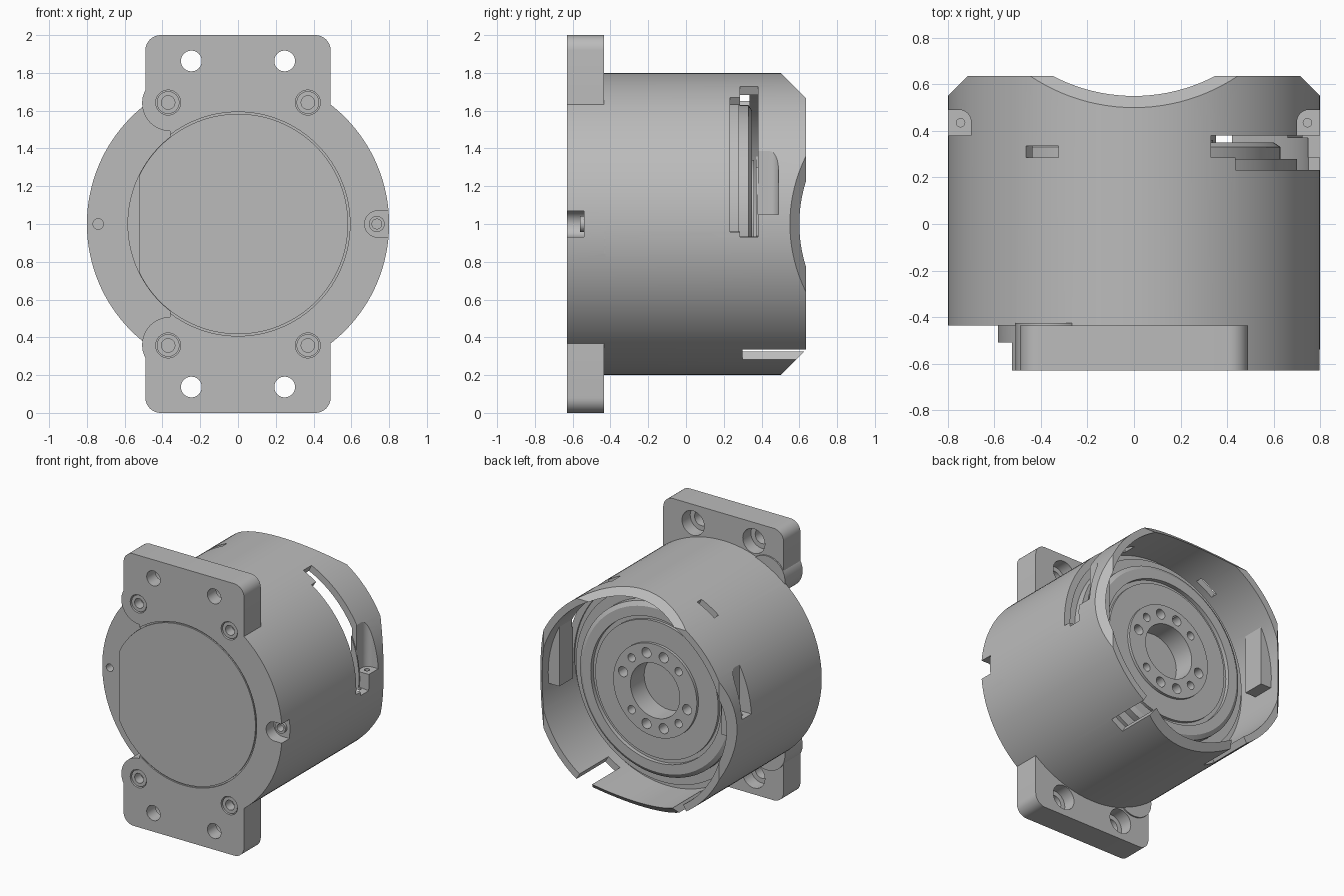
import bpy, bmesh
from math import sin, cos, pi, radians
from mathutils import Matrix, Vector

if "Cube" in bpy.data.objects:
    bpy.data.objects.remove(bpy.data.objects["Cube"])

grey = bpy.data.materials.new("machined_grey")
grey.use_nodes = True
grey.diffuse_color = (0.5, 0.5, 0.5, 1)
grey.node_tree.nodes["Principled BSDF"].inputs["Base Color"].default_value = grey.diffuse_color


def finish(name, bm):
    bmesh.ops.recalc_face_normals(bm, faces=bm.faces)
    mesh = bpy.data.meshes.new(name)
    bm.to_mesh(mesh)
    bm.free()
    mesh.materials.append(grey)
    ob = bpy.data.objects.new(name, mesh)
    bpy.context.scene.collection.objects.link(ob)
    return ob


def prism(name, outline, y0, y1):
    """Outline in (x, height above the axis), extruded along y."""
    bm = bmesh.new()
    face = bm.faces.new([bm.verts.new((x, y0, 1 + h)) for x, h in outline])
    new = bmesh.ops.extrude_face_region(bm, geom=[face], use_keep_orig=True)["geom"]
    verts = [v for v in new if isinstance(v, bmesh.types.BMVert)]
    bmesh.ops.translate(bm, verts=verts, vec=(0, y1 - y0, 0))
    return finish(name, bm)


def arc(cx, cz, r, a0, a1, n):
    angles = [radians(a0 + (a1 - a0) * i / n) for i in range(n + 1)]
    return [(cx + r * cos(a), cz + r * sin(a)) for a in angles]


def rod(name, x, h, r, y0, y1, n=32):
    return prism(name, arc(x, h, r, 0, 360, n)[:-1], y0, y1)


def sector(name, r0, r1, a0, a1, y0, y1):
    return prism(name, arc(0, 0, r0, a0, a1, 24) + arc(0, 0, r1, a1, a0, 24), y0, y1)


def block(name, x0, x1, h0, h1, y0, y1):
    return prism(name, [(x0, h0), (x1, h0), (x1, h1), (x0, h1)], y0, y1)


def lathe(name, profile, closed=False, n=128):
    """Profile in (radius, y), turned about the y axis."""
    bm = bmesh.new()
    vs = [bm.verts.new((r, y, 0)) for r, y in profile]
    edges = [bm.edges.new(p) for p in zip(vs, vs[1:])]
    if closed:
        edges.append(bm.edges.new((vs[-1], vs[0])))
    bmesh.ops.spin(bm, geom=vs + edges, cent=(0, 0, 0), axis=(0, 1, 0),
                   angle=2 * pi, steps=n, use_duplicate=False)
    bmesh.ops.remove_doubles(bm, verts=bm.verts, dist=1e-5)
    bmesh.ops.translate(bm, verts=bm.verts, vec=(0, 0, 1))
    return finish(name, bm)


def combine(body, other, operation):
    mod = body.modifiers.new("combine", "BOOLEAN")
    mod.operation, mod.solver, mod.object = operation, "EXACT", other
    bpy.context.view_layer.objects.active = body
    bpy.ops.object.modifier_apply(modifier=mod.name)
    bpy.data.objects.remove(other)


def add(body, other):
    combine(body, other, "UNION")


def cut(body, other):
    combine(body, other, "DIFFERENCE")


FRONT, STEP, BACK = -0.63, -0.435, 0.635

# Turned housing with deep rear cavity and stepped rotor inside
body = lathe("housing", [
    (0, STEP), (0.8, STEP), (0.8, BACK), (0.75, BACK), (0.75, 0.22), (0.7, 0.22),
    (0.7, 0.28), (0.63, 0.28), (0.63, 0.33), (0.6, 0.35), (0.53, 0.35), (0.53, 0.32),
    (0.5, 0.32), (0.5, 0.34), (0.34, 0.34), (0.34, 0.36), (0.2, 0.36), (0.2, 0.2), (0, 0.2)])

# Flat slanted cuts on the four sides of the rear rim
for direction, reach in (((0, 1), 1.3), ((0, -1), 1.3), ((1, 0), 1.35), ((-1, 0), 1.35)):
    normal = Vector((direction[0], 1, direction[1])).normalized()
    bm = bmesh.new()
    bmesh.ops.create_cube(bm, size=2)
    turn = normal.to_track_quat("Z", "Y").to_matrix().to_4x4()
    centre = normal * (reach / 2 ** 0.5 + 0.3) + Vector((0, 0, 1))
    bm.transform(Matrix.Translation(centre) @ turn @ Matrix.Diagonal((1, 1, 0.3, 1)))
    cut(body, finish("rim_cutter", bm))

# Side pockets with an inner wall and a screw hole in the floor
for s in (-1, 1):
    add(body, prism("pocket_wall", [(s * x, h) for x, h in
        ((0.66, -0.08), (0.765, -0.08), (0.765, 0.18), (0.66, 0.4))], 0.37, 0.53))
    bm = bmesh.new()
    bmesh.ops.create_cube(bm, size=1)
    bm.transform(Matrix.Translation((s * 0.8, 0.435, 1.3)) @ Matrix.Diagonal((0.2, 0.11, 0.5, 1)))
    corner = [e for e in bm.edges if all(v.co.y > 0.45 and abs(v.co.x) < 0.75 for v in e.verts)]
    bmesh.ops.bevel(bm, geom=corner, offset=0.05, segments=6, affect="EDGES", profile=0.5)
    cut(body, finish("pocket_cutter", bm))
    bm = bmesh.new()
    bmesh.ops.create_cone(bm, cap_ends=True, segments=20, radius1=0.018, radius2=0.018, depth=0.2)
    bm.transform(Matrix.Translation((s * 0.745, 0.435, 1.04)))
    cut(body, finish("pocket_hole", bm))

# Curved lock windows in the side wall
cut(body, sector("window", 0.725, 0.9, -5, 65.5, 0.285, 0.38))
cut(body, sector("window", 0.725, 0.9, -3, 57, 0.232, 0.3))
cut(body, sector("window", 0.725, 0.9, 114, 125.5, 0.285, 0.335))

# Open slots at the bottom of the rear rim
for a in (radians(-60), radians(-120)):
    corners = [(r * cos(a) - t * sin(a), r * sin(a) + t * cos(a))
               for r, t in ((0.715, -0.055), (0.9, -0.055), (0.9, 0.055), (0.715, 0.055))]
    cut(body, prism("rim_slot", corners, 0.3, 0.8))

# Rotor bolt circle
for i in range(12):
    if i not in (5, 11):
        a = radians(30 * i + 15)
        cut(body, rod("bolt_hole", 0.27 * cos(a), 0.27 * sin(a),
                      0.03 if i % 3 == 1 else 0.037, 0.26, 0.5, 20))

# Raised front: ring on one side, corner bosses, mounting plates, stepped cover
ring = rod("front_ring", 0, 0, 0.8, FRONT, STEP + 0.01, 128)
cut(ring, block("ring_cutter", -1, -0.36, -1, 1, -0.8, 0))
for s in (-1, 1):
    add(ring, rod("corner_boss", -0.36, s * 0.64, 0.148, FRONT, STEP + 0.01))
    r, top, half = 0.08, 1.0, 0.49
    plate = ([(-half, 0.6), (half, 0.6)] + arc(half - r, top - r, r, 0, 90, 8)
             + arc(r - half, top - r, r, 90, 180, 8))
    add(ring, prism("mount_plate", [(x, s * h) for x, h in plate], FRONT, STEP))
cover = rod("cover", 0, 0, 0.585, FRONT, STEP + 0.02, 128)
cut(cover, block("cover_cutter", -1, -0.525, -1, 1, -0.8, -0.51))
add(ring, cover)
add(body, ring)
cut(body, lathe("cover_groove", [(0.583, -0.7), (0.593, -0.7), (0.593, -0.62), (0.583, -0.62)], True))

# Mounting holes, counterbored from behind, and recessed corner screws
for sx in (-1, 1):
    for sz in (-1, 1):
        cut(body, rod("mount_hole", sx * 0.247, sz * 0.863, 0.055, -0.7, -0.3))
        cut(body, rod("counterbore", sx * 0.247, sz * 0.863, 0.09, -0.53, -0.43))
        x, h = sx * 0.37, sz * 0.643
        cut(body, rod("screw_recess", x, h, 0.066, -0.7, -0.6))
        add(body, rod("screw_head", x, h, 0.06, -0.622, -0.58))
        cut(body, rod("screw_socket", x, h, 0.036, -0.7, -0.55, 20))

# Side notch with its screw, and the locating hole opposite
cut(body, prism("notch", arc(0.74, 0, 0.07, 90, 270, 16) + [(0.9, -0.07), (0.9, 0.07)], -0.7, -0.54))
add(body, rod("notch_screw", 0.735, 0, 0.042, -0.56, -0.52))
cut(body, rod("notch_socket", 0.735, 0, 0.026, -0.7, -0.5, 20))
cut(body, rod("locating_hole", -0.74, 0, 0.028, -0.7, -0.36, 20))

# Smooth turned surfaces, keep machined edges crisp
bpy.context.view_layer.update()
bpy.ops.object.select_all(action="DESELECT")
body.select_set(True)
bpy.context.view_layer.objects.active = body
bpy.ops.object.shade_smooth_by_angle(angle=radians(25))
